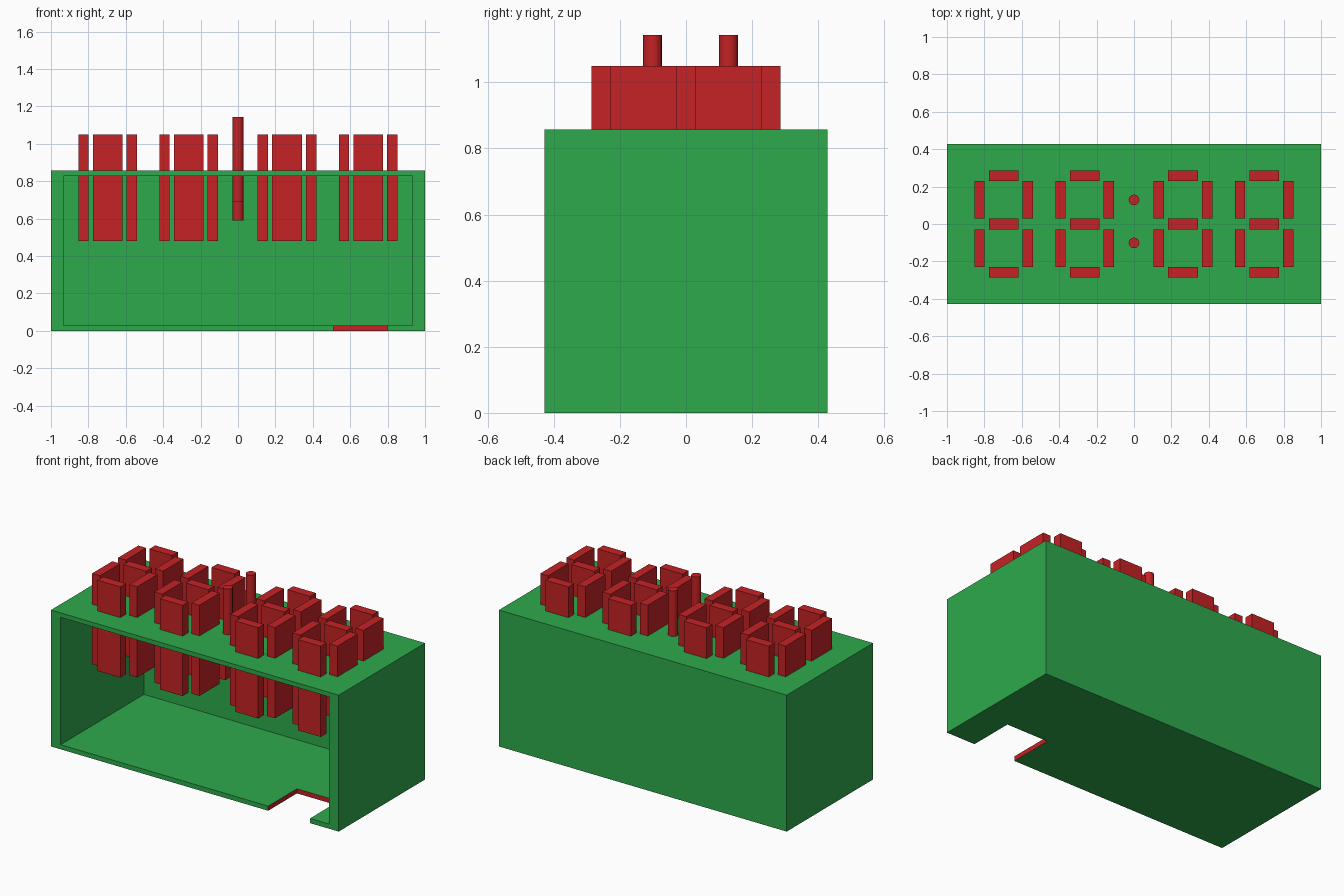
import bpy, bmesh, math
from mathutils import Matrix

if "Cube" in bpy.data.objects:
    bpy.data.objects.remove(bpy.data.objects["Cube"])


def material(name, rgb):
    m = bpy.data.materials.new(name)
    m.diffuse_color = (*rgb, 1)
    m.use_nodes = True
    m.node_tree.nodes["Principled BSDF"].inputs["Base Color"].default_value = m.diffuse_color
    return m


GREEN = material("green plastic", (0.027, 0.40, 0.072))
RED = material("red plastic", (0.56, 0.016, 0.018))


def finish(name, bm, mat):
    mesh = bpy.data.meshes.new(name)
    bm.to_mesh(mesh)
    bm.free()
    mesh.materials.append(mat)
    ob = bpy.data.objects.new(name, mesh)
    bpy.context.collection.objects.link(ob)
    return ob


def box(name, x, y, z, mat):
    """Box from (min, max) pairs on each axis."""
    bm = bmesh.new()
    bmesh.ops.create_cube(bm, size=1)
    for v in bm.verts:
        for i, (lo, hi) in enumerate((x, y, z)):
            v.co[i] = lo if v.co[i] < 0 else hi
    return finish(name, bm, mat)


def cylinder(name, x, y, z, r, mat):
    bm = bmesh.new()
    bmesh.ops.create_cone(bm, cap_ends=True, segments=16, radius1=r, radius2=r,
                          depth=z[1] - z[0],
                          matrix=Matrix.Translation((x, y, sum(z) / 2)))
    ob = finish(name, bm, mat)
    bpy.context.view_layer.objects.active = ob
    ob.select_set(True)
    bpy.ops.object.shade_smooth_by_angle(angle=math.radians(40))
    ob.select_set(False)
    return ob


def cut(target, cutter):
    mod = target.modifiers.new(cutter.name, 'BOOLEAN')
    mod.object = cutter
    mod.operation = 'DIFFERENCE'
    mod.solver = 'EXACT'
    mod.material_mode = 'TRANSFER'
    cutter.hide_render = True
    cutter.hide_set(True)


# Case: box open at the front, with a red-edged cable notch in the floor
D, H = 0.4285, 0.857
case = box("case", (-1, 1), (-D, D), (0, H), GREEN)
cut(case, box("cavity_cutter", (-0.933, 0.933), (-0.6, D - 0.03), (0.029, 0.829), GREEN))
cut(case, box("notch_cutter", (0.51, 0.80), (-0.6, -0.143), (-0.1, 0.0295), RED))

# Digit segments: seven bars per digit, passing through the top panel
Z = (0.48, 1.05)
for d, cx in enumerate((-0.697, -0.264, 0.262, 0.696), 1):
    for n, cy in zip(("bottom", "middle", "top"), (-0.2575, 0, 0.2575)):
        box(f"digit_{d}_{n}_bar", (cx - 0.079, cx + 0.079),
            (cy - 0.0285, cy + 0.0285), Z, RED)
    for sn, sx in (("left", -1), ("right", 1)):
        for vn, sy in (("lower", -1), ("upper", 1)):
            x, y = cx + sx * 0.129, sy * 0.129
            box(f"digit_{d}_{vn}_{sn}_bar", (x - 0.0275, x + 0.0275),
                (y - 0.1, y + 0.1), Z, RED)

# Colon pegs
cylinder("front_colon_peg", 0, -0.101, (0.69, 1.143), 0.0285, RED)
cylinder("rear_colon_peg", 0, 0.129, (0.59, 1.143), 0.0285, RED)
